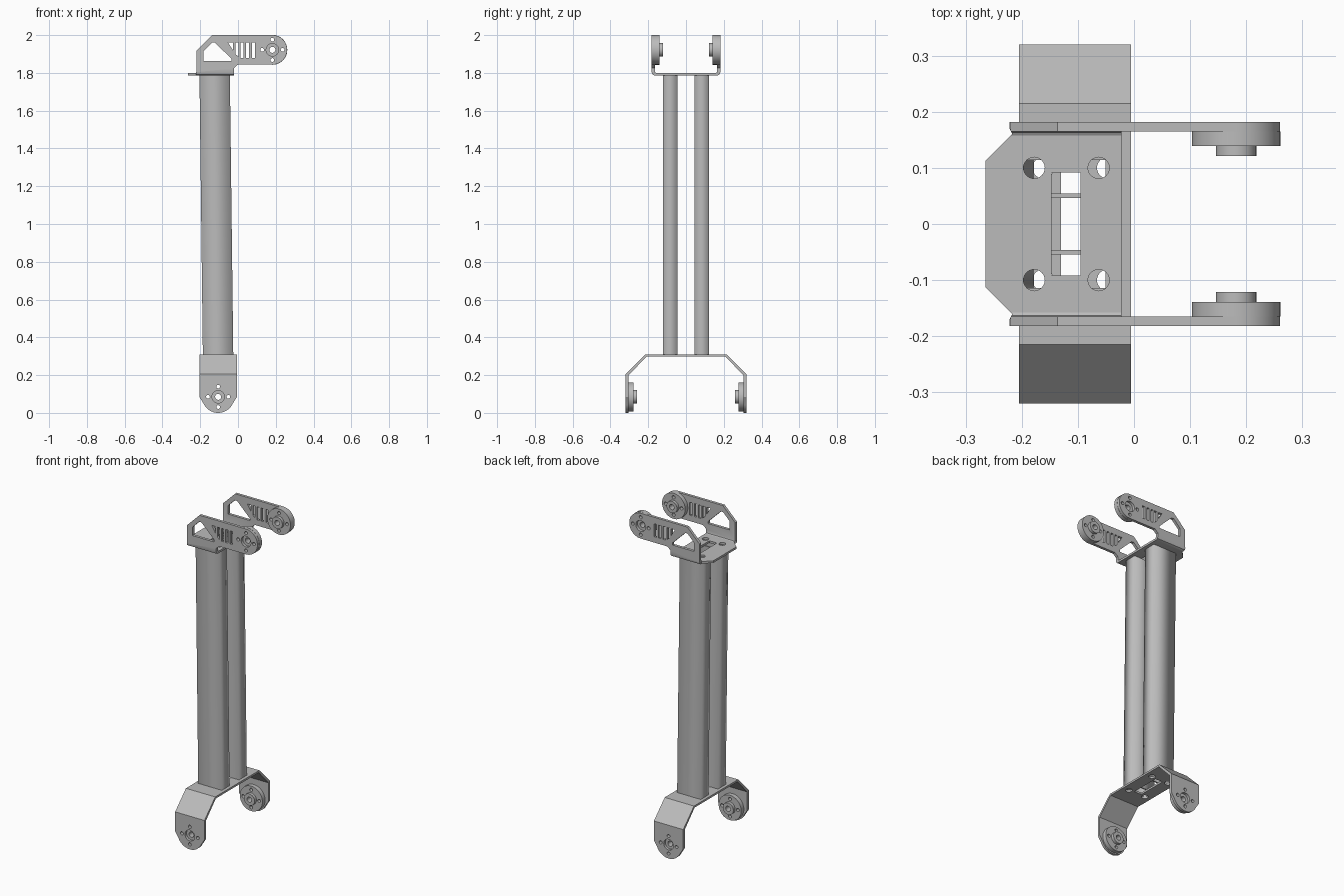
import bpy, bmesh, math
from mathutils import Matrix

cube = bpy.data.objects.get("Cube")
if cube:
    bpy.data.objects.remove(cube)

grey = bpy.data.materials.new("plain_grey")
grey.use_nodes = True
colour = (0.5, 0.5, 0.5, 1)
grey.diffuse_color = colour
grey.node_tree.nodes["Principled BSDF"].inputs["Base Color"].default_value = colour

# Extrusion axes: outline drawn in (y,z), (x,z) or (x,y)
AXES = {
    "x": Matrix(((0, 0, 1, 0), (1, 0, 0, 0), (0, 1, 0, 0), (0, 0, 0, 1))),
    "y": Matrix(((1, 0, 0, 0), (0, 0, -1, 0), (0, 1, 0, 0), (0, 0, 0, 1))),
    "z": Matrix.Identity(4),
}


def arc(cx, cy, r, start=0, end=360, n=32):
    full = abs(end - start) == 360
    steps = n if full else n - 1
    angles = [math.radians(start + (end - start) * i / steps) for i in range(n)]
    return [(cx + r * math.cos(a), cy + r * math.sin(a)) for a in angles]


def rect(x0, x1, y0, y1):
    return [(x0, y0), (x1, y0), (x1, y1), (x0, y1)]


def slab(name, loops, axis, low, high):
    """Extrude an outline (first loop) with holes (other loops) along an axis."""
    curve = bpy.data.curves.new(name, "CURVE")
    curve.dimensions = "2D"
    curve.fill_mode = "BOTH"
    curve.extrude = (high - low) / 2
    for loop in loops:
        spline = curve.splines.new("POLY")
        spline.points.add(len(loop) - 1)
        for point, (a, b) in zip(spline.points, loop):
            point.co = (a, b, 0, 1)
        spline.use_cyclic_u = True
    temp = bpy.data.objects.new(name + "_curve", curve)
    bpy.context.collection.objects.link(temp)
    deps = bpy.context.evaluated_depsgraph_get()
    mesh = bpy.data.meshes.new_from_object(temp.evaluated_get(deps))
    bpy.data.objects.remove(temp)
    bm = bmesh.new()
    bm.from_mesh(mesh)
    bmesh.ops.remove_doubles(bm, verts=bm.verts, dist=1e-5)
    bm.transform(AXES[axis])
    shift = [(low + high) / 2 if a == axis else 0 for a in "xyz"]
    bmesh.ops.translate(bm, verts=bm.verts, vec=shift)
    bmesh.ops.recalc_face_normals(bm, faces=bm.faces)
    bm.to_mesh(mesh)
    bm.free()
    mesh.materials.clear()
    mesh.materials.append(grey)
    obj = bpy.data.objects.new(name, mesh)
    bpy.context.collection.objects.link(obj)
    return obj


def activate(obj):
    bpy.ops.object.select_all(action="DESELECT")
    obj.select_set(True)
    bpy.context.view_layer.objects.active = obj


def smooth(obj):
    activate(obj)
    bpy.ops.object.shade_smooth_by_angle(angle=math.radians(25))


def trim(obj, *cutters):
    """Keep only what lies inside every cutter."""
    activate(obj)
    for cutter in cutters:
        cutter.hide_render = True
        mod = obj.modifiers.new("trim", "BOOLEAN")
        mod.operation = "INTERSECT"
        mod.solver = "EXACT"
        mod.object = cutter
        bpy.ops.object.modifier_apply(modifier=mod.name)
        bpy.data.objects.remove(cutter)
    smooth(obj)


def bent_sheet(outer, inner):
    """Mirror half of a folded sheet section into a closed outline."""
    flip = lambda pts: [(-a, b) for a, b in pts]
    return outer + flip(outer)[::-1] + flip(inner) + inner[::-1]


def bolt_circle(cx, cz):
    return [arc(cx + 0.054 * math.cos(k * math.pi / 2),
                cz + 0.054 * math.sin(k * math.pi / 2), 0.01, n=16) for k in range(4)]


def deck_holes(x0, x1):
    return [arc(x, y, 0.019, n=24) for x in (x0, x1) for y in (-0.1, 0.1)]


# Lower fork: folded sheet with rounded ears
FOOT = (-0.105, 0.085)
fork = slab("lower_fork", [bent_sheet(
    [(0.32, -0.05), (0.32, 0.205), (0.215, 0.31)],
    [(0.304, -0.05), (0.304, 0.199), (0.209, 0.298)])], "x", -0.4, 0.4)
ear = [(-0.005, 0.4), (-0.205, 0.4), (-0.205, 0.085)]
ear += arc(*FOOT, 0.085, 205, 335, 24) + [(-0.005, 0.085)]
trim(fork,
     slab("ear_shape", [ear, arc(*FOOT, 0.033)] + bolt_circle(*FOOT), "y", -0.5, 0.5),
     slab("fork_deck_shape", [rect(-0.4, 0.4, -0.5, 0.5), rect(-0.13, -0.08, -0.092, 0.092)]
          + deck_holes(-0.162, -0.047), "z", -0.2, 0.5))

# Upper bracket: folded sheet with two side arms
WRIST = (0.182, 1.922)
bracket = slab("upper_bracket", [bent_sheet(
    [(0.182, 2.1), (0.182, 1.803), (0.178, 1.792), (0.167, 1.787)],
    [(0.165, 2.1), (0.165, 1.81), (0.163, 1.803), (0.158, 1.8)])], "x", -0.5, 0.5)
arm = [(-0.4, 1.7), (-0.4, 1.804), (-0.22, 1.804), (-0.22, 1.917), (-0.136, 2.0)]
arm += arc(*WRIST, 0.078, 90, -90, 28)
arm += [(0, 1.844), (-0.022, 1.825), (-0.022, 1.7)]
window = [(-0.183, 1.862), (-0.183, 1.915), (-0.138, 1.96), (-0.122, 1.96),
          (-0.035, 1.875), (-0.035, 1.862)]
slots = [[(-0.052, 1.96), (-0.026, 1.96), (-0.026, 1.918)],
         [(-0.014, 1.96), (0.002, 1.96), (0.002, 1.886), (-0.014, 1.9)]]
slots += [rect(x, x + 0.016, 1.88, 1.96) for x in (0.014, 0.043, 0.074)]
plate = [(-0.265, 0.112), (-0.265, -0.112), (-0.217, -0.16), (-0.222, -0.17), (-0.222, -0.5),
         (0.5, -0.5), (0.5, 0.5), (-0.222, 0.5), (-0.222, 0.17), (-0.217, 0.16)]
trim(bracket,
     slab("arm_shape", [arm, window, arc(*WRIST, 0.033)] + slots + bolt_circle(*WRIST),
          "y", -0.6, 0.6),
     slab("bracket_deck_shape", [plate, rect(-0.147, -0.095, -0.092, 0.092)]
          + deck_holes(-0.178, -0.063), "z", 1.6, 2.2))

# Hollow legs, leaning slightly
for side, label in ((-1, "front"), (1, "back")):
    low, high = sorted((side * 0.046, side * 0.122))
    leg = slab(label + "_leg", [rect(-0.204, -0.043, low, high),
                                rect(-0.196, -0.051, low + 0.008, high - 0.008)],
               "z", 0.31, 1.787)
    for v in leg.data.vertices:
        if v.co.z < 1:
            v.co.x += 0.018

# Round couplings on the inside of each ear and arm
for place, centre, wall, radius in (("lower", FOOT, 0.304, 0.077), ("upper", WRIST, 0.165, 0.079)):
    for side, label in ((-1, "front"), (1, "back")):
        name = f"{place}_{label}_"
        bore = arc(*centre, 0.016)
        ends = sorted((side * wall, side * (wall - 0.026)))
        smooth(slab(name + "disc", [arc(*centre, radius, n=48), bore] + bolt_circle(*centre),
                    "y", *ends))
        ends = sorted((side * (wall - 0.026), side * (wall - 0.044)))
        smooth(slab(name + "hub", [arc(*centre, 0.036), bore], "y", *ends))
